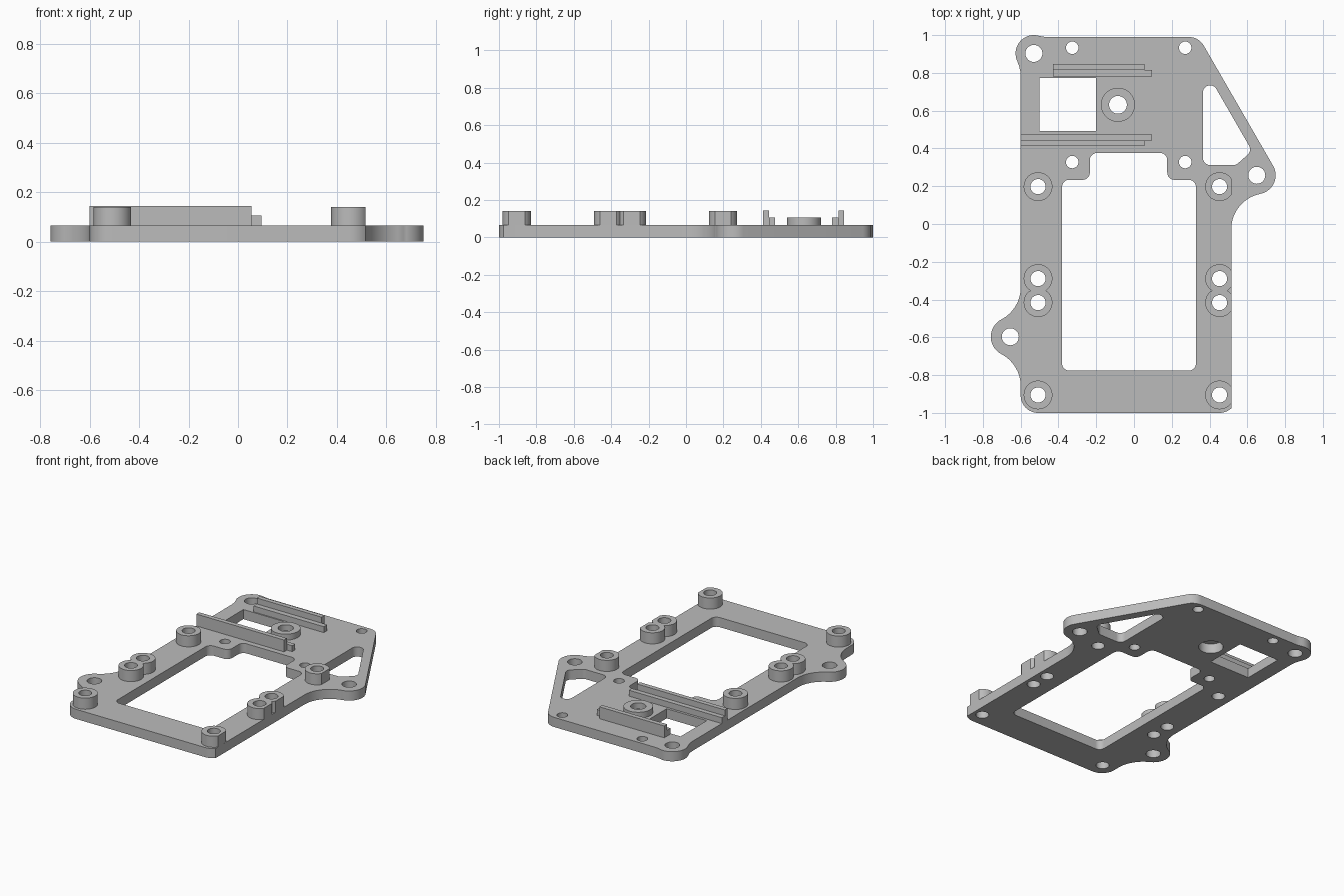
import bpy, bmesh, math
from math import radians
from mathutils import Vector

cube = bpy.data.objects.get("Cube")
if cube:
    bpy.data.objects.remove(cube)

grey = bpy.data.materials.new("plain grey")
grey.use_nodes = True
grey.diffuse_color = (0.5, 0.5, 0.5, 1)
grey.node_tree.nodes["Principled BSDF"].inputs["Base Color"].default_value = (0.5, 0.5, 0.5, 1)

PLATE, RAIL_LOW, BOSS_TOP, RAIL_TOP = 0.065, 0.105, 0.14, 0.145
RIGHT_EDGE = 0.515


def arc(cx, cy, r, start, end):
    """Points along an arc, angles in degrees."""
    n = max(3, int(abs(end - start) / 7))
    angles = [radians(start + (end - start) * i / n) for i in range(n + 1)]
    return [(cx + r * math.cos(a), cy + r * math.sin(a)) for a in angles]


def circle(cx, cy, r):
    return arc(cx, cy, r, 0, 360)[:-1]


def rounded(corners, r):
    """Polygon with every corner filleted."""
    points = []
    for i, corner in enumerate(corners):
        p = Vector(corner)
        u = (Vector(corners[i - 1]) - p).normalized()
        v = (Vector(corners[(i + 1) % len(corners)]) - p).normalized()
        half = u.angle(v) / 2
        c = p + (u + v).normalized() * r / math.sin(half)
        t = r / math.tan(half)
        a, b = [math.degrees(math.atan2(d.y, d.x)) for d in (p + u * t - c, p + v * t - c)]
        turn = (b - a + 180) % 360 - 180
        points += arc(c.x, c.y, r, a, a + turn)
    return points


def slab(name, loops, z0, z1):
    """Solid from an outline and its holes, extruded from z0 to z1."""
    curve = bpy.data.curves.new(name, 'CURVE')
    curve.dimensions = '2D'
    curve.fill_mode = 'BOTH'
    curve.extrude = (z1 - z0) / 2
    for loop in loops:
        spline = curve.splines.new('POLY')
        spline.points.add(len(loop) - 1)
        for point, (x, y) in zip(spline.points, loop):
            point.co = (x, y, 0, 1)
        spline.use_cyclic_u = True
    obj = bpy.data.objects.new(name, curve)
    bpy.context.collection.objects.link(obj)
    obj.location.z = (z0 + z1) / 2
    bpy.ops.object.select_all(action='DESELECT')
    obj.select_set(True)
    bpy.context.view_layer.objects.active = obj
    bpy.ops.object.convert(target='MESH')
    obj = bpy.context.object
    bm = bmesh.new()
    bm.from_mesh(obj.data)
    bmesh.ops.remove_doubles(bm, verts=bm.verts, dist=0.0002)
    bmesh.ops.recalc_face_normals(bm, faces=bm.faces)
    bm.to_mesh(obj.data)
    bm.free()
    obj.data.materials.clear()
    obj.data.materials.append(grey)
    bpy.ops.object.shade_smooth_by_angle(angle=radians(30))
    return obj


def box(x0, x1, y0, y1):
    return [(x0, y0), (x1, y0), (x1, y1), (x0, y1)]


# Plate outline: rounded corners, three ears and their blends
outline = (
    arc(-0.508, -0.908, 0.092, 180, 270)
    + arc(0.453, -0.908, 0.092, 270, 312.4)
    + arc(0.705, -0.027, 0.19, 180, 101)
    + arc(0.65, 0.258, 0.1, -79, 30)
    + arc(0.291, 0.9, 0.09, 30, 90)
    + arc(-0.455, 1.18, 0.19, 270, 254.8)
    + arc(-0.53, 0.903, 0.097, 74.8, 205)
    + arc(-0.79, 0.781, 0.19, 25, 0)
    + arc(-0.79, -0.337, 0.19, 0, -62.6)
    + arc(-0.655, -0.597, 0.103, 117.4, 242.6)
    + arc(-0.79, -0.857, 0.19, 62.6, 0)
)

# Openings in the plate
main_opening = rounded([(-0.381, -0.776), (0.328, -0.776), (0.328, 0.234), (0.176, 0.234),
                        (0.176, 0.376), (-0.234, 0.376), (-0.234, 0.234), (-0.381, 0.234)], 0.038)
corner_slot = rounded([(0.365, 0.312), (0.54, 0.312), (0.625, 0.387), (0.365, 0.838)], 0.038)
window = box(-0.5, -0.2, 0.492, 0.772)
ear_holes = [circle(x, y, 0.045) for x, y in ((-0.53, 0.903), (0.65, 0.258), (-0.655, -0.597))]
screw_holes = [circle(x, y, 0.033) for x in (-0.327, 0.271) for y in (0.933, 0.328)]

# Boss positions, with limits in y where the paired ones meet
PAIR = -0.3525
boss_rows = [("rear", 0.198, -1, 1), ("middle_rear", -0.289, PAIR, 1),
             ("middle_front", -0.416, -1, PAIR), ("front", -0.905, -1, 1)]
sides = [("right", -0.508), ("left", 0.453)]
boss_holes = [circle(x, row[1], 0.04) for _, x in sides for row in boss_rows]

# The centre ring is counterbored from below
RING = (-0.085, 0.631)
slab("base_plate", [outline, main_opening, corner_slot, window, circle(*RING, 0.075)]
     + ear_holes + screw_holes + boss_holes, 0, PLATE)
slab("centre_ring", [circle(*RING, 0.09), circle(*RING, 0.047)], PLATE, RAIL_LOW)

# Standoff bosses, trimmed at the plate edge and between pairs
for side, x in sides:
    for row, y, low, high in boss_rows:
        rim = [(min(px, RIGHT_EDGE), min(max(py, low), high)) for px, py in circle(x, y, 0.076)]
        slab(f"{side}_{row}_boss", [rim, circle(x, y, 0.04)], PLATE, BOSS_TOP)

# Stepped rails: a tall wall and a longer low ledge facing each other
for name, x0, wall, ledge in (("front", -0.6, (0.412, 0.443), (0.443, 0.475)),
                              ("rear", -0.43, (0.815, 0.846), (0.78, 0.815))):
    slab(name + "_rail_wall", [box(x0, 0.055, *wall)], PLATE, RAIL_TOP)
    slab(name + "_rail_ledge", [box(x0, 0.095, *ledge)], PLATE, RAIL_LOW)
